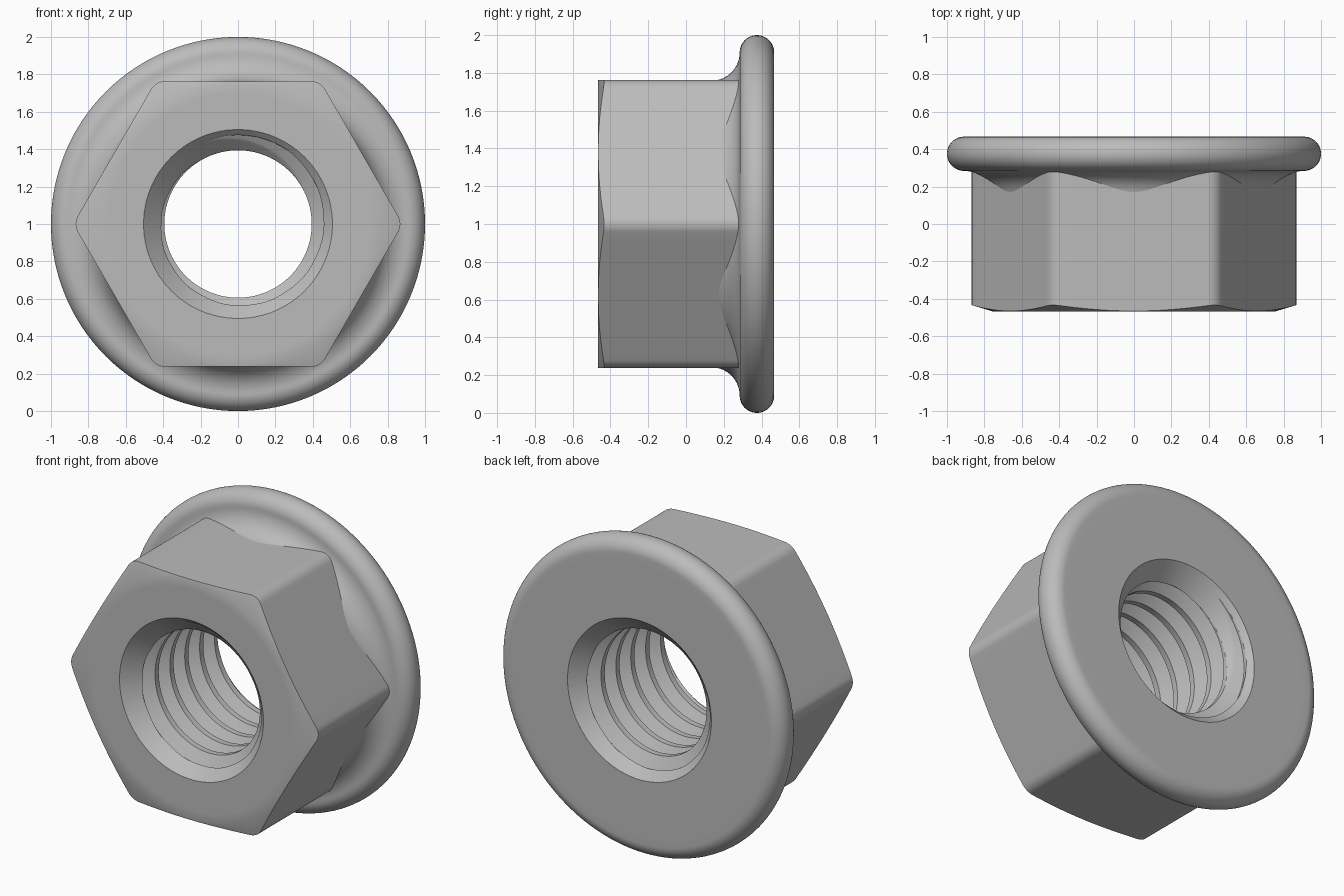
import bpy, bmesh
from math import sin, cos, pi, radians, hypot

if "Cube" in bpy.data.objects:
    bpy.data.objects.remove(bpy.data.objects["Cube"], do_unlink=True)

HALF = 0.467      # half the length along the axis
APOTHEM = 0.763   # centre to hex flat
CORNER = 0.085    # rounding of hex corners
MOUTH = 0.505     # bore radius at both ends
MINOR, MAJOR, PITCH = 0.394, 0.475, 0.149

steel = bpy.data.materials.new("steel_grey")
steel.use_nodes = True
grey = (0.5, 0.5, 0.5, 1)
steel.diffuse_color = grey
steel.node_tree.nodes["Principled BSDF"].inputs["Base Color"].default_value = grey


def skin(name, rows):
    """Skin a mesh over rows of points (each row ends where it starts)."""
    bm = bmesh.new()
    grid = [[bm.verts.new((x, y, z + 1)) for x, y, z in row] for row in rows]
    for a, b in zip(grid, grid[1:]):
        for i in range(len(a) - 1):
            bm.faces.new((a[i], a[i + 1], b[i + 1], b[i]))
    bmesh.ops.remove_doubles(bm, verts=bm.verts, dist=1e-5)
    mesh = bpy.data.meshes.new(name)
    bm.to_mesh(mesh)
    bm.free()
    mesh.materials.append(steel)
    obj = bpy.data.objects.new(name, mesh)
    bpy.context.collection.objects.link(obj)
    bpy.ops.object.select_all(action="DESELECT")
    obj.select_set(True)
    bpy.context.view_layer.objects.active = obj
    bpy.ops.object.shade_smooth_by_angle(angle=radians(30))
    return obj


def polar(r, angle, y):
    return (r * sin(angle), y, r * cos(angle))


# Hex body: rounded outline with a conical front chamfer
outline = []
reach = (APOTHEM - CORNER) * 2 / 3 ** 0.5   # centre of each corner arc
half_flat = reach / 2
for side in range(6):
    turn = side * pi / 3
    for i in range(14):
        t = half_flat * (2 * i / 13 - 1)
        outline.append((APOTHEM * sin(turn) + t * cos(turn),
                        APOTHEM * cos(turn) - t * sin(turn)))
    mid = turn + pi / 6
    for i in range(1, 8):
        a = turn + pi / 3 * i / 8
        outline.append((reach * sin(mid) + CORNER * sin(a),
                        reach * cos(mid) + CORNER * cos(a)))
outline.append(outline[0])

CHAMFER = 0.757   # radius where the front chamfer starts


def ring(r, y):
    return [(x * r / hypot(x, z), y, z * r / hypot(x, z)) for x, z in outline]


front_edge = [(x, -HALF + 0.3 * (hypot(x, z) - CHAMFER), z) for x, z in outline]
back_edge = [(x, 0.31, z) for x, z in outline]
skin("hex_body", [ring(MOUTH, -HALF), ring(0.7, -HALF), ring(CHAMFER, -HALF),
                  front_edge, back_edge])

# Flange: concave fillet, rounded rim, flat bearing face
RIM = 0.0915
rim_r, rim_y = 1 - RIM, HALF - RIM
fillet = 0.15
profile = []
for i in range(17):
    a = pi / 2 * i / 16
    profile.append((rim_r - fillet * cos(a), rim_y - RIM - fillet * (1 - sin(a))))
for i in range(1, 25):
    a = pi * i / 24
    profile.append((rim_r + RIM * sin(a), rim_y - RIM * cos(a)))
profile += [(0.86, HALF), (MOUTH, HALF)]
STEPS = 128
skin("flange", [[polar(r, 2 * pi * i / STEPS, y) for i in range(STEPS + 1)]
                for r, y in profile])


# Threaded bore: helical ridges opened by a cone at each end
def bore_radius(y, phase):
    d = abs((phase + 0.5) % 1 - 0.5)              # pitches from the groove centre
    depth = min(1, max(0, (d - 1 / 16) / (5 / 16)))
    thread = MAJOR + (MINOR - MAJOR) * depth
    return max(thread, MOUTH - (HALF - abs(y)))


SLICES, TURN_STEPS = 32, 112
rows = []
for k in range(8 * SLICES, -2 * SLICES, -1):
    row = []
    for i in range(TURN_STEPS + 1):
        y = -HALF + 0.03 + PITCH * (k / SLICES + i / TURN_STEPS)
        y = max(-HALF, min(HALF, y))
        at_end = abs(y) == HALF
        r = MOUTH if at_end else bore_radius(y, k / SLICES)
        row.append(polar(r, 2 * pi * i / TURN_STEPS, y))
    rows.append(row)
skin("threaded_bore", rows)
